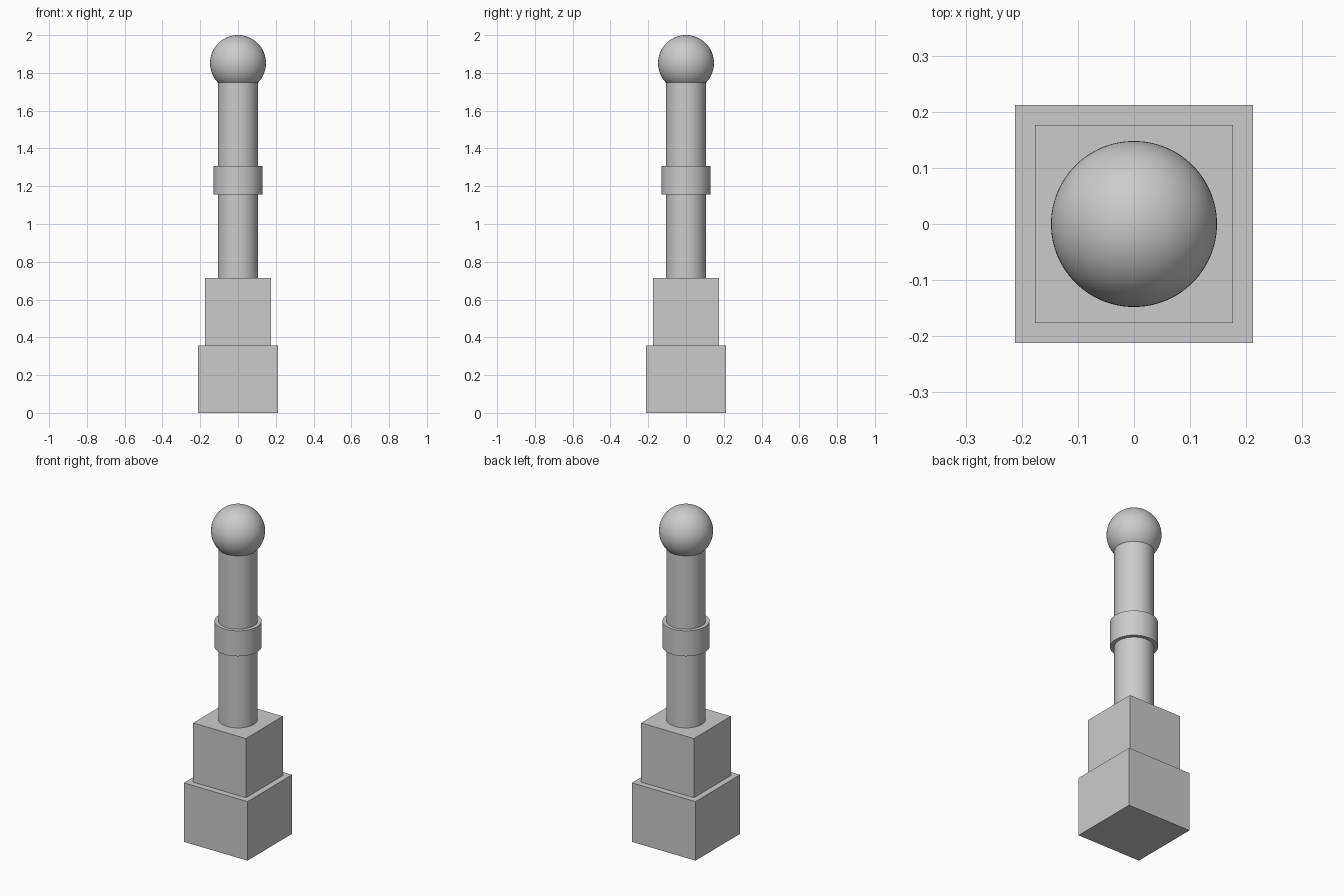
import bpy, math

if "Cube" in bpy.data.objects:
    bpy.data.objects.remove(bpy.data.objects["Cube"])


def finish(name, smooth=False):
    obj = bpy.context.object
    obj.name = name
    if smooth:
        bpy.ops.object.shade_smooth_by_angle(angle=math.radians(35))
    return obj


def block(name, half, z0, z1):
    bpy.ops.mesh.primitive_cube_add(size=1, location=(0, 0, (z0 + z1) / 2))
    bpy.context.object.scale = (2 * half, 2 * half, z1 - z0)
    bpy.ops.object.transform_apply(location=False, rotation=False, scale=True)
    return finish(name)


def cylinder(name, radius, z0, z1):
    bpy.ops.mesh.primitive_cylinder_add(vertices=64, radius=radius, depth=z1 - z0,
                                        location=(0, 0, (z0 + z1) / 2))
    return finish(name, smooth=True)


# Stepped square pedestal
block("base_block", 0.212, 0.0, 0.356)
block("upper_block", 0.176, 0.356, 0.713)

# Round post with a collar around its middle
cylinder("post", 0.107, 0.713, 1.80)
cylinder("collar", 0.129, 1.155, 1.308)

# Ball finial
bpy.ops.mesh.primitive_uv_sphere_add(segments=64, ring_count=32, radius=0.148,
                                     location=(0, 0, 1.852))
finish("ball_finial", smooth=True)
